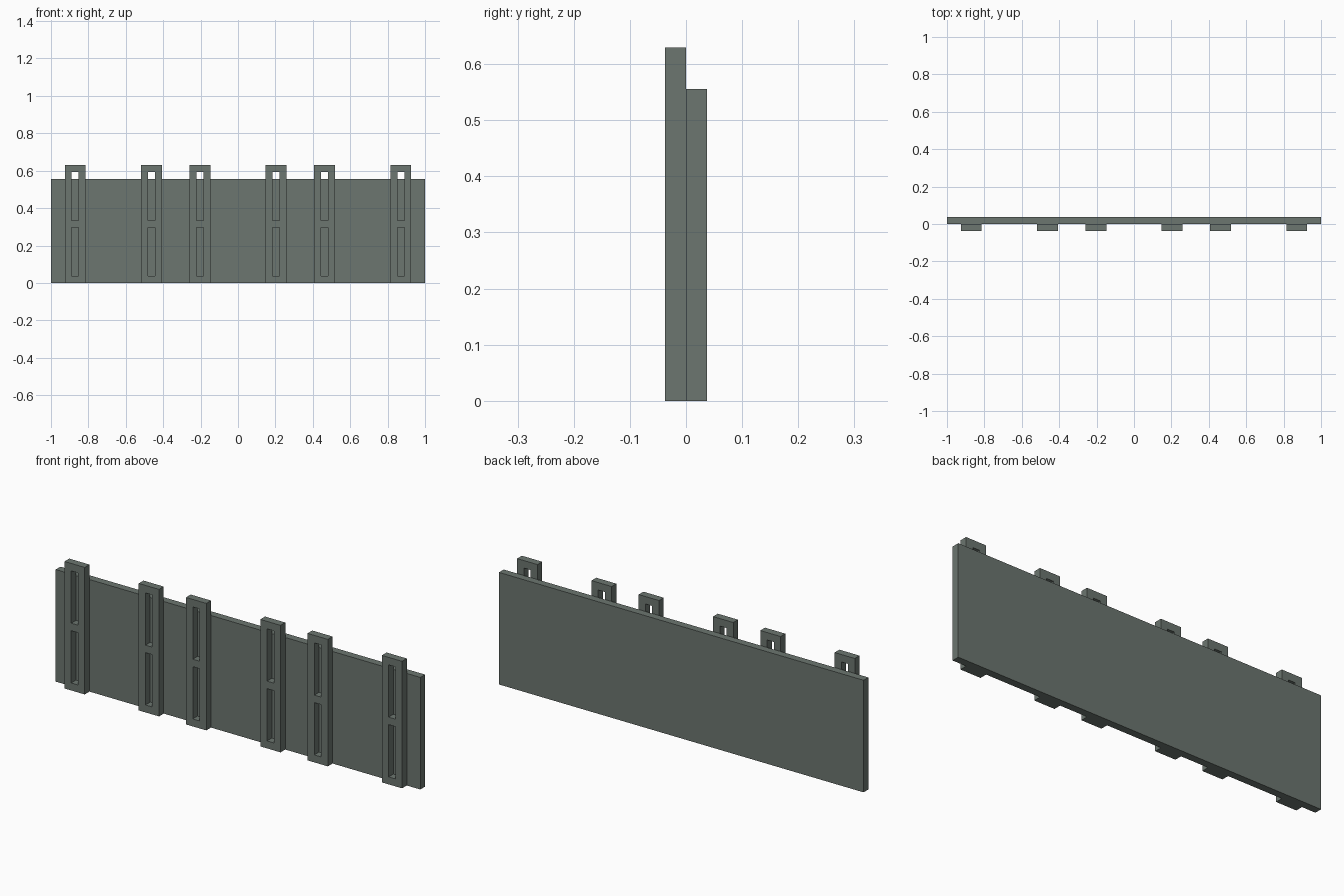
import bpy, bmesh

if "Cube" in bpy.data.objects:
    bpy.data.objects.remove(bpy.data.objects["Cube"])

U = 1 / 27  # modelling unit: one board thickness

grey = bpy.data.materials.new("grey_green")
grey.diffuse_color = (0.15, 0.18, 0.16, 1)
grey.use_nodes = True
grey.node_tree.nodes["Principled BSDF"].inputs["Base Color"].default_value = grey.diffuse_color


def finish(name, bm):
    bmesh.ops.recalc_face_normals(bm, faces=bm.faces)
    mesh = bpy.data.meshes.new(name)
    bm.to_mesh(mesh)
    bm.free()
    mesh.materials.append(grey)
    obj = bpy.data.objects.new(name, mesh)
    bpy.context.collection.objects.link(obj)
    return obj


def extruded_cells(name, xs, zs, holes, y0, y1):
    """Grid of cells in the xz plane, minus the hole cells, extruded along y."""
    bm = bmesh.new()
    verts = {(i, k): bm.verts.new((x * U, y0 * U, z * U))
             for i, x in enumerate(xs) for k, z in enumerate(zs)}
    for i in range(len(xs) - 1):
        for k in range(len(zs) - 1):
            if (i, k) not in holes:
                bm.faces.new([verts[i, k], verts[i + 1, k],
                              verts[i + 1, k + 1], verts[i, k + 1]])
    ext = bmesh.ops.extrude_face_region(bm, geom=bm.faces[:], use_keep_orig=True)
    moved = [g for g in ext["geom"] if isinstance(g, bmesh.types.BMVert)]
    bmesh.ops.translate(bm, verts=moved, vec=(0, (y1 - y0) * U, 0))
    return finish(name, bm)


# Back panel
extruded_cells("panel", [-27, 27], [0, 15], set(), 0, 1)

# Slotted uprights on the front, mirrored left and right
for n, c in enumerate((5.5, 12.5, 23.5), 1):
    for side, s in (("left", -1), ("right", 1)):
        x = c * s
        extruded_cells(f"slotted_upright_{side}_{n}",
                       [x - 1.5, x - 0.5, x + 0.5, x + 1.5],
                       [0, 1, 8, 9, 16, 17], {(1, 1), (1, 3)}, -1, 0)
